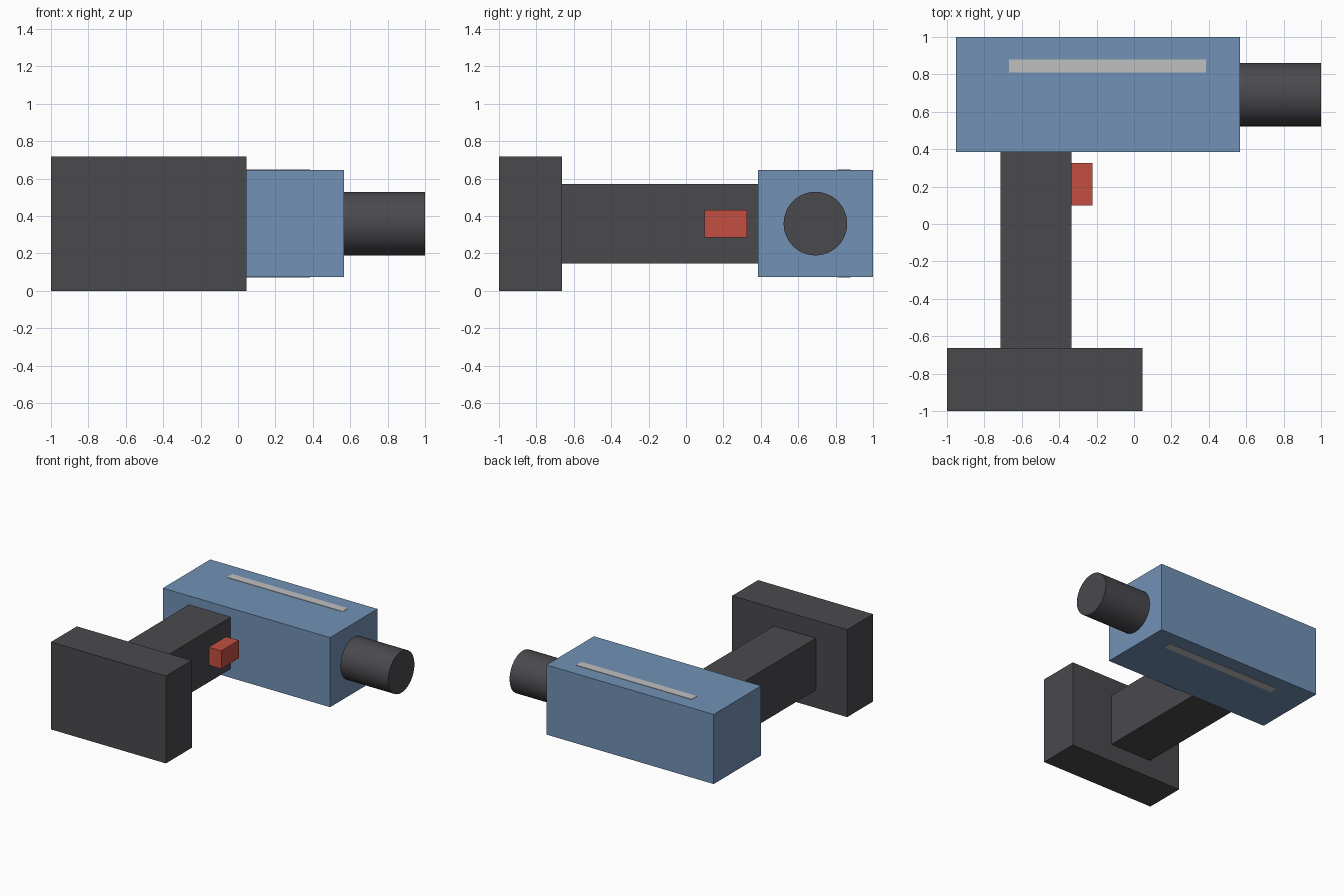
import bpy
import math
from mathutils import Vector

cube = bpy.data.objects.get("Cube")
if cube:
    bpy.data.objects.remove(cube, do_unlink=True)


def material(name, rgb):
    mat = bpy.data.materials.new(name)
    mat.use_nodes = True
    color = (*rgb, 1.0)
    mat.diffuse_color = color
    mat.node_tree.nodes["Principled BSDF"].inputs["Base Color"].default_value = color
    return mat


def box(name, low, high, mat):
    """Box between two opposite corners."""
    low, high = Vector(low), Vector(high)
    bpy.ops.mesh.primitive_cube_add(size=1, location=(low + high) / 2)
    obj = bpy.context.object
    obj.name = name
    obj.scale = high - low
    bpy.ops.object.transform_apply(location=False, rotation=False, scale=True)
    obj.data.materials.append(mat)
    return obj


def rod_x(name, x0, x1, y, z, radius, mat):
    """Smooth cylinder lying along x."""
    bpy.ops.mesh.primitive_cylinder_add(
        vertices=48, radius=radius, depth=x1 - x0,
        location=((x0 + x1) / 2, y, z), rotation=(0, math.pi / 2, 0))
    obj = bpy.context.object
    obj.name = name
    obj.data.materials.append(mat)
    bpy.ops.object.shade_smooth_by_angle(angle=math.radians(30))
    return obj


blue = material("blue_casing", (0.165, 0.283, 0.468))
dark = material("dark_grey", (0.068, 0.068, 0.076))
red = material("trigger_red", (0.54, 0.078, 0.053))
silver = material("light_grey", (0.53, 0.53, 0.53))

mid = 0.359  # height of the tool's symmetry plane

# Motor casing and chuck
box("motor_casing", (-0.952, 0.384, mid - 0.286), (0.568, 1.0, mid + 0.286), blue)
rod_x("chuck", 0.568, 1.0, 0.692, mid, 0.17, dark)

# Grip, battery and trigger
box("grip", (-0.715, -0.664, mid - 0.213), (-0.335, 0.384, mid + 0.213), dark)
box("battery", (-1.0, -1.0, 0), (0.045, -0.664, 2 * mid), dark)
box("trigger", (-0.335, 0.1, mid - 0.074), (-0.222, 0.327, mid + 0.074), red)

# Thin trim strips on both broad sides of the casing
for label, side in (("upper", 1), ("lower", -1)):
    z0, z1 = sorted((mid + side * 0.284, mid + side * 0.289))
    box(label + "_trim_strip", (-0.668, 0.81, z0), (0.384, 0.88, z1), silver)
